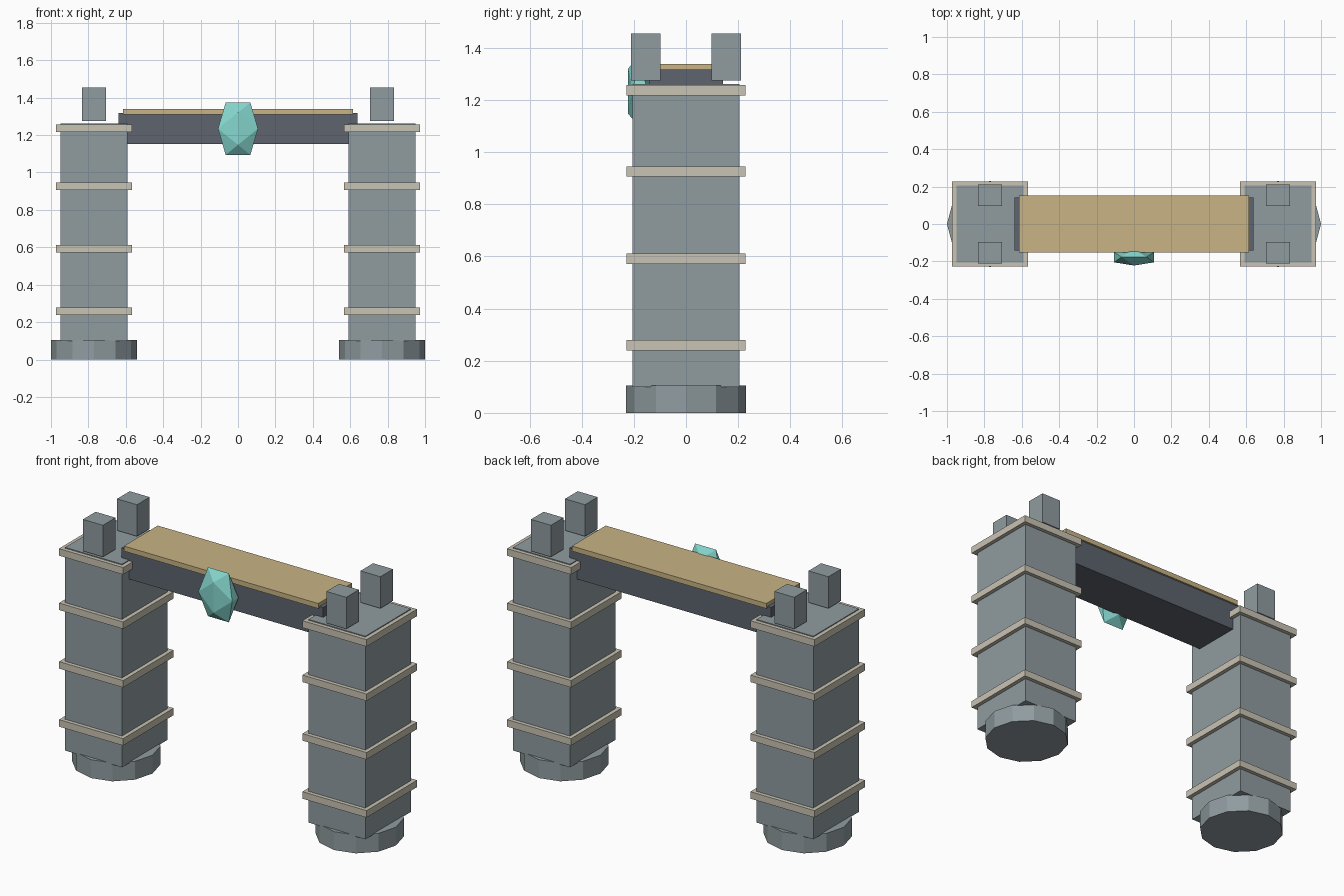
import bpy, bmesh
from mathutils import Matrix, Vector

cube = bpy.data.objects.get("Cube")
if cube:
    bpy.data.objects.remove(cube, do_unlink=True)


def material(name, *rgb):
    color = [((c / 255 + 0.055) / 1.055) ** 2.4 for c in rgb] + [1]
    mat = bpy.data.materials.new(name)
    mat.use_nodes = True
    mat.diffuse_color = color
    mat.node_tree.nodes["Principled BSDF"].inputs["Base Color"].default_value = color
    return mat


STONE = material("grey stone", 144, 156, 160)
TRIM = material("pale trim", 201, 195, 179)
BEAM = material("dark slate", 93, 100, 110)
PLANK = material("tan deck", 200, 180, 133)
CRYSTAL = material("aqua crystal", 133, 214, 206)


def finish(name, bm, mat):
    mesh = bpy.data.meshes.new(name)
    bmesh.ops.recalc_face_normals(bm, faces=bm.faces)
    bm.to_mesh(mesh)
    bm.free()
    mesh.materials.append(mat)
    obj = bpy.data.objects.new(name, mesh)
    bpy.context.collection.objects.link(obj)
    return obj


def box(name, mat, x, y, half_x, half_y, bottom, top):
    bm = bmesh.new()
    place = Matrix.Translation((x, y, (bottom + top) / 2))
    size = Matrix.Diagonal((2 * half_x, 2 * half_y, top - bottom, 1))
    bmesh.ops.create_cube(bm, size=1, matrix=place @ size)
    return finish(name, bm, mat)


def footing(name, x, radius, height):
    bm = bmesh.new()
    bmesh.ops.create_cone(bm, cap_ends=True, segments=12, radius1=radius,
                          radius2=radius, depth=height,
                          matrix=Matrix.Translation((x, 0, height / 2)))
    return finish(name, bm, STONE)


# Two towers with footings, trim bands and floating battlements
for side, sign in (("right", -1), ("left", 1)):
    x = 0.77 * sign
    footing(f"{side}_footing", x, 0.23, 0.105)
    box(f"{side}_tower", STONE, x, 0, 0.18, 0.206, 0.1, 1.262)
    for i, z in enumerate((0.259, 0.591, 0.926, 1.237)):
        box(f"{side}_band_{i + 1}", TRIM, x, 0, 0.203, 0.228, z - 0.02, z + 0.02)
    for end, y in (("front", -0.154), ("back", 0.154)):
        box(f"{side}_{end}_battlement", STONE, x, y, 0.063, 0.057, 1.274, 1.455)

# Bridge across the towers
box("lintel_beam", BEAM, 0, 0, 0.638, 0.142, 1.152, 1.318)
box("deck_plank", PLANK, 0, 0, 0.615, 0.153, 1.31, 1.339)

# Keystone crystal: a stretched icosahedron with a level top edge
phi = (1 + 5 ** 0.5) / 2
bm = bmesh.new()
for a in (-1, 1):
    for b in (-phi, phi):
        for corner in ((a, 0, b), (0, b, a), (b, a, 0)):
            bm.verts.new(Vector(corner) / phi)
bmesh.ops.convex_hull(bm, input=bm.verts)
bmesh.ops.transform(bm, verts=bm.verts, matrix=Matrix.Translation((0, -0.177, 1.234))
                    @ Matrix.Diagonal((0.107, 0.045, 0.14, 1)))
finish("keystone_crystal", bm, CRYSTAL)
